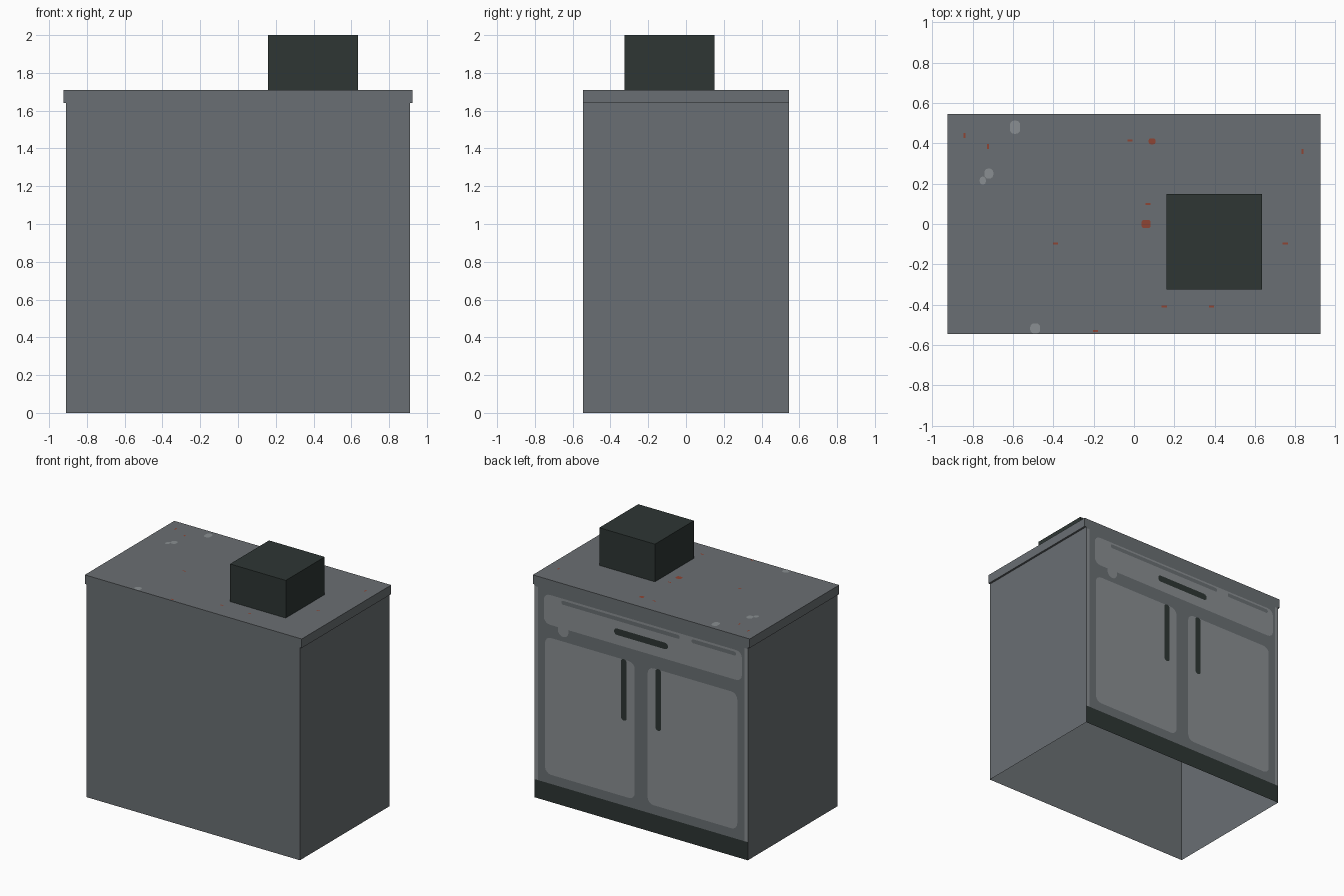
import bpy, bmesh, math

if "Cube" in bpy.data.objects:
    bpy.data.objects.remove(bpy.data.objects["Cube"])


def colour(name, hexcode):
    m = bpy.data.materials.new(name)
    rgb = [int(hexcode[i:i + 2], 16) / 255 for i in (0, 2, 4)]
    lin = [c / 12.92 if c <= 0.04045 else ((c + 0.055) / 1.055) ** 2.4 for c in rgb]
    m.diffuse_color = (*lin, 1)
    m.use_nodes = True
    m.node_tree.nodes["Principled BSDF"].inputs["Base Color"].default_value = m.diffuse_color
    return m


GREY = colour("steel_grey", "6A6F73")
LIGHT = colour("light_grey", "8A8F92")
DARK = colour("charcoal", "2E3634")
RED = colour("rust_red", "8F4534")


def finish(name, bm, mat):
    me = bpy.data.meshes.new(name)
    bm.to_mesh(me)
    bm.free()
    me.materials.append(mat)
    ob = bpy.data.objects.new(name, me)
    bpy.context.collection.objects.link(ob)
    return ob


def rounded(x0, x1, z0, z1, r):
    """Outline of a rectangle with rounded corners."""
    r = min(r, (x1 - x0) / 2.001, (z1 - z0) / 2.001)
    pts = []
    for cx, cz, a0 in ((x1 - r, z1 - r, 0), (x0 + r, z1 - r, 90),
                       (x0 + r, z0 + r, 180), (x1 - r, z0 + r, 270)):
        for i in range(5):
            a = math.radians(a0 + i * 22.5)
            pts.append((cx + r * math.cos(a), cz + r * math.sin(a)))
    return pts


BACK, TOP = 0.545, 1.71


def back_plate(name, x0, x1, z0, z1, mat, layer, r=0.0):
    """Thin painted detail on the back wall (faces +y)."""
    pts = rounded(x0, x1, z0, z1, r) if r else [(x1, z1), (x0, z1), (x0, z0), (x1, z0)]
    bm = bmesh.new()
    y = BACK + 0.0015 * layer
    bm.faces.new([bm.verts.new((x, y, z)) for x, z in reversed(pts)])
    return finish(name, bm, mat)


def top_spot(name, x, y, w, d, mat, r=0.0):
    """Thin painted spot on the worktop (faces +z)."""
    a, b, c, e = x - w / 2, x + w / 2, y - d / 2, y + d / 2
    pts = rounded(a, b, c, e, r) if r else [(b, e), (a, e), (a, c), (b, c)]
    bm = bmesh.new()
    bm.faces.new([bm.verts.new((px, py, TOP + 0.0015)) for px, py in pts])
    return finish(name, bm, mat)


# Cabinet with overhanging worktop: one profile run front to back, open underneath
half = [(0.91, 0), (0.91, 1.64), (0.925, 1.64), (0.925, TOP)]
profile = half + [(-x, z) for x, z in reversed(half)]
bm = bmesh.new()
front = [bm.verts.new((x, -BACK, z)) for x, z in profile]
back = [bm.verts.new((x, BACK, z)) for x, z in profile]
bm.faces.new(front)
bm.faces.new(back[::-1])
for i in range(len(profile) - 1):
    bm.faces.new((front[i], back[i], back[i + 1], front[i + 1]))
for f in bm.faces:   # make every wall face outwards
    f.normal_update()
    c = f.calc_center_median()
    if abs(f.normal.z) > 0.9:
        wrong = (f.normal.z > 0) != (c.z > 1.68)
    else:
        wrong = f.normal.x * c.x + f.normal.y * c.y < 0
    if wrong:
        f.normal_flip()
finish("cabinet", bm, GREY)

# Dark box standing on the worktop
bm = bmesh.new()
bmesh.ops.create_cube(bm, size=1)
for v in bm.verts:
    v.co = (0.3975 + v.co.x * 0.475, -0.0875 + v.co.y * 0.475, 1.855 + v.co.z * 0.29)
finish("countertop_box", bm, DARK)

# Back wall: kick board and light edge strips
back_plate("kick_board", -0.91, 0.91, 0, 0.14, DARK, 1)
for s, side in ((1, "left"), (-1, "right")):
    a, b = sorted((s * 0.88, s * 0.91))
    back_plate("edge_strip_" + side, a, b, 0.14, 1.63, LIGHT, 1)
    # Doors and their long handles
    a, b = sorted((s * 0.055, s * 0.82))
    back_plate("door_" + side, a, b, 0.21, 1.265, LIGHT, 1, 0.05)
    a, b = sorted((s * 0.122, s * 0.172))
    back_plate("door_handle_" + side, a, b, 0.795, 1.27, DARK, 2, 0.025)

# Drawer front with grooves, worn patch and handle
back_plate("drawer_front", -0.86, 0.83, 1.365, 1.595, LIGHT, 1, 0.05)
back_plate("drawer_worn_patch", 0.62, 0.71, 1.30, 1.40, LIGHT, 1.2, 0.045)
back_plate("drawer_groove_long", -0.33, 0.68, 1.55, 1.58, GREY, 2, 0.015)
back_plate("drawer_groove_short", -0.81, -0.43, 1.55, 1.58, GREY, 2, 0.015)
back_plate("drawer_handle", -0.23, 0.23, 1.44, 1.49, DARK, 2, 0.025)

# Worn pale patches on the worktop
for x, y, w, d in ((-0.59, 0.48, 0.05, 0.065), (-0.72, 0.25, 0.045, 0.05),
                   (-0.75, 0.215, 0.03, 0.04), (-0.49, -0.518, 0.05, 0.05)):
    top_spot("pale_patch", x, y, w, d, LIGHT, 0.02)

# Rust spots and flecks on the worktop
for x, y, w, d in ((0.06, 0, 0.045, 0.04), (0.09, 0.41, 0.035, 0.03)):
    top_spot("rust_spot", x, y, w, d, RED, 0.012)
for x, y in ((-0.02, 0.415), (0.07, 0.1), (-0.39, -0.097), (0.75, -0.097),
             (0.15, -0.41), (0.385, -0.41), (-0.19, -0.53)):
    top_spot("rust_fleck", x, y, 0.025, 0.01, RED)
for x, y in ((-0.84, 0.44), (-0.725, 0.385), (0.835, 0.36)):
    top_spot("rust_fleck_tall", x, y, 0.01, 0.025, RED)
